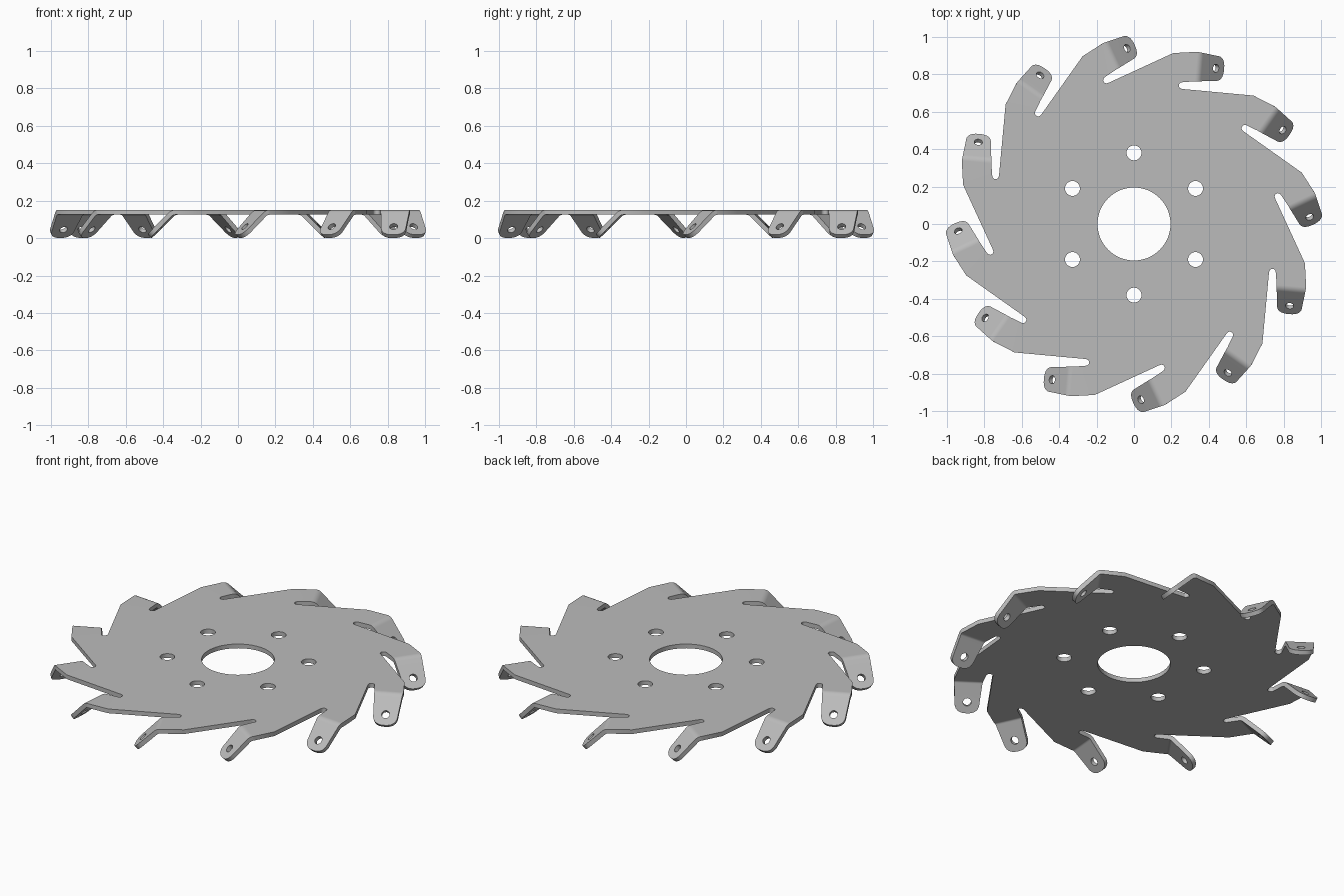
import bpy, bmesh
from math import sin, cos, pi, radians
from mathutils import Vector, Matrix

old = bpy.data.objects.get("Cube")
if old:
    bpy.data.objects.remove(old, do_unlink=True)

BLADES = 12
TOP, THICK = 0.15, 0.025
BEND_R, BEND_ANGLE, BEND_STEPS = 0.045, radians(45), 4
ROOT_W, TIP_W = 0.079, 0.067            # half widths of a tab
HOLE_S, TIP_LEN, HOLE_R = 0.141, 0.062, 0.022
ARC_LEN = BEND_R * BEND_ANGLE

# Frame of one tab: origin on the bend line, u along the tab, v across it
origin = Vector((-0.8415, 0.332))
u = Vector((sin(radians(5)), cos(radians(5))))
v = Vector((-u.y, u.x))


def turn(p, i):
    return Matrix.Rotation(-2 * pi * i / BLADES, 2) @ Vector(p)


def circle(cx, cy, r, n):
    return [(cx + r * cos(2 * pi * k / n), cy + r * sin(2 * pi * k / n)) for k in range(n)]


def loop_edges(bm, points, z=0.0):
    verts = [bm.verts.new((p[0], p[1], z)) for p in points]
    return [bm.edges.new((a, b)) for a, b in zip(verts, verts[1:] + verts[:1])]


def fill(bm, loops, z=0.0):
    edges = [e for pts in loops for e in loop_edges(bm, pts, z)]
    bmesh.ops.triangle_fill(bm, use_beauty=True, edges=edges, normal=(0, 0, 1))


def bend(s, across, i):
    """Wrap a flat tab point over the rounded bend and place it on blade i."""
    a = min(s / BEND_R, BEND_ANGLE)
    rest = max(0.0, s - ARC_LEN)
    along = BEND_R * sin(a) + rest * cos(BEND_ANGLE)
    drop = BEND_R * (1 - cos(a)) + rest * sin(BEND_ANGLE)
    p = turn(origin + u * along + v * across, i)
    return (p.x, p.y, TOP - drop)


# Saw-toothed plate outline: outer edge, bend line, slot with a round end
slot, slot_r = Vector((-0.740, 0.258)), 0.018
blade = [(-0.914, 0.21), origin + v * ROOT_W, origin - v * ROOT_W]
blade += [slot + slot_r * Vector((cos(a), sin(a)))
          for a in [radians(175 + 180 * k / 8) for k in range(9)]]
outline = [turn(p, i) for i in range(BLADES) for p in blade]

bm = bmesh.new()
holes = [circle(0, 0, 0.195, 64)]
for k in range(6):
    a = radians(90 + 60 * k)
    holes.append(circle(0.38 * cos(a), 0.38 * sin(a), 0.04, 24))
fill(bm, [outline] + holes, TOP)

# Bent tabs with a rounded tip and a bolt hole
half = lambda s: ROOT_W + (TIP_W - ROOT_W) * s / HOLE_S
tip = []
for k in range(17):
    t = -pi / 2 + pi * k / 16
    c, s = max(cos(t), 0.0), sin(t)
    tip.append((HOLE_S + TIP_LEN * c ** 0.8,
                TIP_W * abs(s) ** 0.8 * (1 if s >= 0 else -1)))
w = half(ARC_LEN)
tab_loop = tip + [(ARC_LEN, w), (ARC_LEN, -w)]

for i in range(BLADES):
    tab = bmesh.new()
    fill(tab, [tab_loop, circle(HOLE_S, 0, HOLE_R, 20)])
    rows = []
    for k in range(BEND_STEPS + 1):
        s = ARC_LEN * k / BEND_STEPS
        rows.append([tab.verts.new((s, side * half(s), 0)) for side in (-1, 1)])
    for a, b in zip(rows, rows[1:]):
        tab.faces.new((a[0], b[0], b[1], a[1]))
    for vert in tab.verts:
        vert.co = bend(vert.co.x, vert.co.y, i)
    piece = bpy.data.meshes.new("tab_piece")
    tab.to_mesh(piece)
    tab.free()
    bm.from_mesh(piece)
    bpy.data.meshes.remove(piece)

# Weld tabs to the plate and face everything upward
bmesh.ops.remove_doubles(bm, verts=bm.verts, dist=0.0005)
bm.normal_update()
for f in bm.faces:
    if f.normal.z < 0:
        f.normal_flip()

mesh = bpy.data.meshes.new("bladed_disc")
bm.to_mesh(mesh)
bm.free()
disc = bpy.data.objects.new("bladed_disc", mesh)
bpy.context.collection.objects.link(disc)

# Plain grey metal
grey = bpy.data.materials.new("grey_metal")
grey.use_nodes = True
colour = (0.50, 0.50, 0.50, 1)
grey.diffuse_color = colour
grey.node_tree.nodes["Principled BSDF"].inputs["Base Color"].default_value = colour
mesh.materials.append(grey)

# Sheet thickness and shading
for o in bpy.context.selected_objects:
    o.select_set(False)
disc.select_set(True)
bpy.context.view_layer.objects.active = disc
sheet = disc.modifiers.new("sheet_thickness", 'SOLIDIFY')
sheet.thickness = THICK
sheet.offset = -1
sheet.use_even_offset = True
bpy.ops.object.modifier_apply(modifier=sheet.name)
bpy.ops.object.shade_smooth_by_angle(angle=radians(30))
disc.modifiers.new("weighted_normals", 'WEIGHTED_NORMAL').keep_sharp = True
